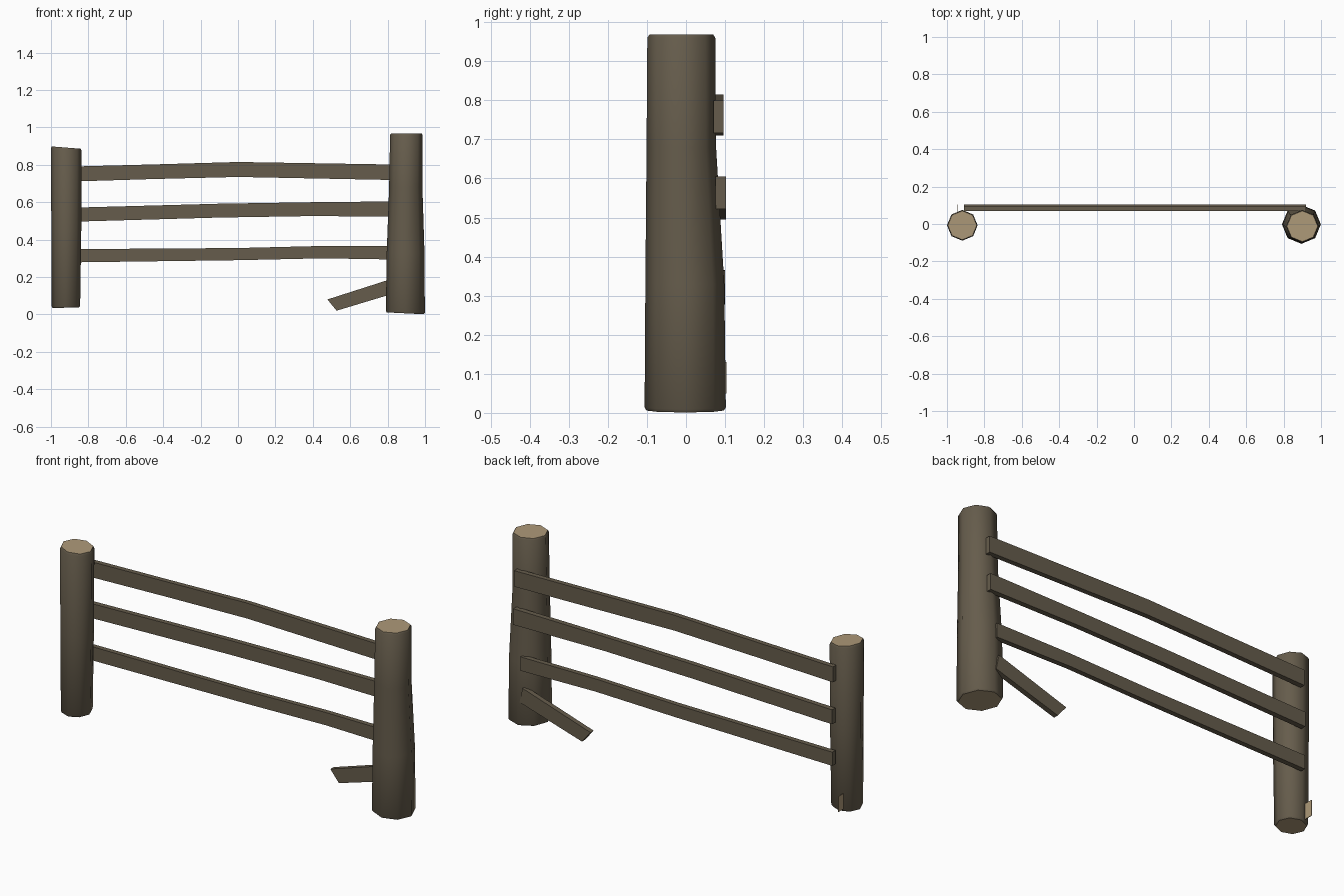
import bpy, bmesh, math

if "Cube" in bpy.data.objects:
    bpy.data.objects.remove(bpy.data.objects["Cube"])


def make_mat(name, rgb):
    m = bpy.data.materials.new(name)
    m.diffuse_color = (*rgb, 1)
    m.use_nodes = True
    m.node_tree.nodes["Principled BSDF"].inputs["Base Color"].default_value = m.diffuse_color
    return m


BARK = make_mat("weathered brown wood", (0.132, 0.108, 0.072))
CUT = make_mat("pale cut wood", (0.42, 0.32, 0.19))


def finish(bm, name, mats):
    bmesh.ops.recalc_face_normals(bm, faces=bm.faces)
    me = bpy.data.meshes.new(name)
    bm.to_mesh(me)
    bm.free()
    for m in mats:
        me.materials.append(m)
    ob = bpy.data.objects.new(name, me)
    bpy.context.collection.objects.link(ob)
    return ob


def loft(bm, rings):
    """Skin a list of vertex rings and return (side faces, end faces)."""
    loops = [[bm.verts.new(p) for p in r] for r in rings]
    n = len(loops[0])
    sides = [bm.faces.new((a[i], a[(i + 1) % n], b[(i + 1) % n], b[i]))
             for a, b in zip(loops, loops[1:]) for i in range(n)]
    return sides, [bm.faces.new(loops[0][::-1]), bm.faces.new(loops[-1])]


def post(name, sections):
    """Eight-sided log; section = centre x, centre y, z, radius, tilt along x."""
    bm = bmesh.new()
    rings = []
    for cx, cy, z, r, tilt in sections:
        ring = []
        for i in range(8):
            a = i * math.pi / 4
            dx = r * math.cos(a)
            ring.append((cx + dx, cy + r * math.sin(a), z + tilt * dx))
        rings.append(ring)
    sides, ends = loft(bm, rings)
    for f in sides:
        f.smooth = True
    for f in ends:
        f.material_index = 1
    return finish(bm, name, [BARK, CUT])


def board(name, stations, y0, y1):
    """Plank along x; station = (bottom x, bottom z, top x, top z)."""
    bm = bmesh.new()
    loft(bm, [[(xb, y0, zb), (xb, y1, zb), (xt, y1, zt), (xt, y0, zt)]
              for xb, zb, xt, zt in stations])
    return finish(bm, name, [BARK])


# Posts, with a slightly softened rim at each end
post("left_post", [
    (-0.92, -0.007, 0.036, 0.070, 0.03),
    (-0.92, -0.007, 0.044, 0.076, 0.03),
    (-0.918, -0.007, 0.45, 0.080, 0.0),
    (-0.918, -0.007, 0.882, 0.082, -0.08),
    (-0.918, -0.007, 0.892, 0.077, -0.08)])
post("right_post", [
    (0.894, -0.002, 0.006, 0.099, -0.05),
    (0.895, -0.002, 0.014, 0.104, -0.05),
    (0.896, -0.003, 0.33, 0.101, 0.0),
    (0.897, -0.012, 0.68, 0.089, 0.0),
    (0.900, -0.012, 0.960, 0.087, 0.0),
    (0.900, -0.012, 0.968, 0.082, 0.0)])

# Three rails: (x, bottom z, top z) stations and depth range
rails = {
    "top_rail": ([(-0.91, 0.710, 0.79), (-0.45, 0.724, 0.802), (0, 0.735, 0.815),
                  (0.92, 0.717, 0.80)], 0.070, 0.096),
    "middle_rail": ([(-0.91, 0.495, 0.57), (-0.1, 0.518, 0.592),
                     (0.4, 0.526, 0.60), (0.92, 0.522, 0.605)], 0.076, 0.103),
    "bottom_rail": ([(-0.91, 0.278, 0.349), (0, 0.29, 0.355),
                     (0.45, 0.30, 0.366), (0.88, 0.293, 0.365)], 0.074, 0.100),
}
for name, (pts, y0, y1) in rails.items():
    board(name, [(x, zb, x, zt) for x, zb, zt in pts], y0, y1)

# Fallen broken board on the right post
board("broken_board", [(0.527, 0.02, 0.478, 0.08), (0.885, 0.128, 0.868, 0.205)],
      0.074, 0.100)

# Thin splinter left on the left post
bm = bmesh.new()
loft(bm, [[(x, 0.06, 0.05), (x, 0.104, 0.05), (x, 0.104, 0.13), (x, 0.06, 0.13)]
          for x in (-0.947, -0.944)])
finish(bm, "splinter", [CUT])
